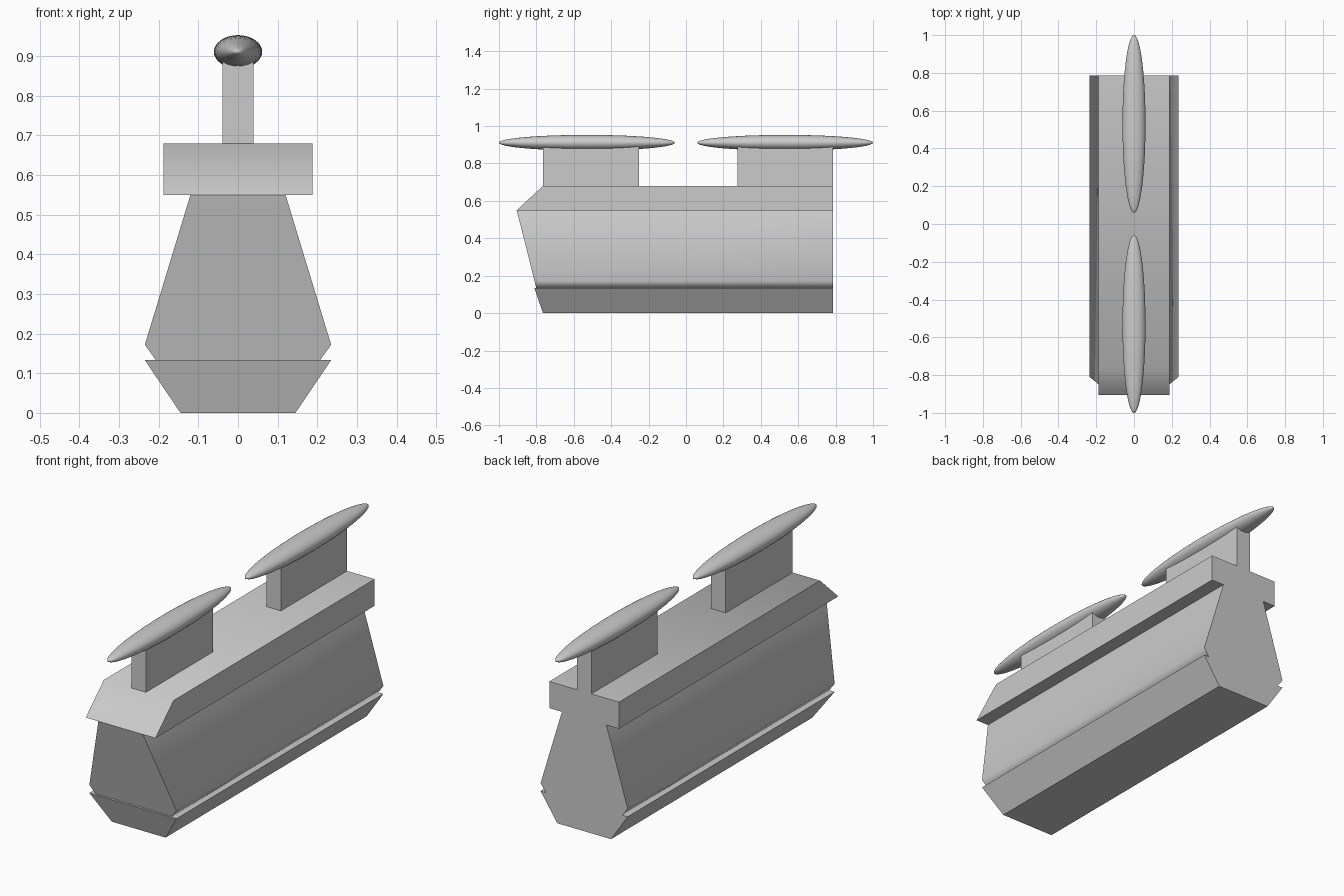
import bpy, bmesh, math

if "Cube" in bpy.data.objects:
    bpy.data.objects.remove(bpy.data.objects["Cube"])

BACK = 0.785


def extrude_back(name, rows, wings=None):
    """Front strip from (z, half width, front y) rows, plus side wings, pulled to the flat back."""
    bm = bmesh.new()
    grid = [[bm.verts.new((s * w, y, z)) for s in (-1, 1)] for z, w, y in rows]
    for a, b in zip(grid, grid[1:]):
        bm.faces.new((a[0], a[1], b[1], b[0]))
    if wings:
        for i, s in enumerate((-1, 1)):
            lo, hi = grid[-2][i], grid[-1][i]
            lo2 = bm.verts.new((s * wings, lo.co.y, lo.co.z))
            hi2 = bm.verts.new((s * wings, hi.co.y, hi.co.z))
            bm.faces.new((lo, lo2, hi2, hi))
            bm.edges.get((lo, hi)).smooth = False
    res = bmesh.ops.extrude_face_region(bm, geom=bm.faces[:], use_keep_orig=True)
    for v in res["geom"]:
        if isinstance(v, bmesh.types.BMVert):
            v.co.y = BACK
    bmesh.ops.recalc_face_normals(bm, faces=bm.faces)
    me = bpy.data.meshes.new(name)
    bm.to_mesh(me)
    bm.free()
    ob = bpy.data.objects.new(name, me)
    bpy.context.collection.objects.link(ob)
    return ob


def smooth(ob, degrees):
    bpy.ops.object.select_all(action="DESELECT")
    ob.select_set(True)
    bpy.context.view_layer.objects.active = ob
    bpy.ops.object.shade_smooth_by_angle(angle=math.radians(degrees))


# Lower hull tray
extrude_back("lower_hull", [(0, 0.145, -0.765), (0.133, 0.235, -0.81)])

# Main body with overhanging roof
body = extrude_back("body", [(0.133, 0.207, -0.80), (0.172, 0.235, -0.81),
                             (0.55, 0.12, -0.905), (0.68, 0.12, -0.765)], wings=0.188)
smooth(body, 60)

# Pylons and the pods they carry
for label, y0, y1, pod_y in (("front", -0.765, -0.25, -0.53), ("rear", 0.275, BACK, 0.53)):
    bpy.ops.mesh.primitive_cube_add(size=1, location=(0, (y0 + y1) / 2, 0.785))
    post = bpy.context.object
    post.name = label + "_pylon"
    post.scale = (0.078, y1 - y0, 0.21)

    bpy.ops.mesh.primitive_uv_sphere_add(segments=32, ring_count=24, radius=1,
                                         location=(0, pod_y, 0.911),
                                         rotation=(math.pi / 2, 0, 0))
    pod = bpy.context.object
    pod.name = label + "_pod"
    pod.scale = (0.061, 0.042, 0.47)
    smooth(pod, 60)
